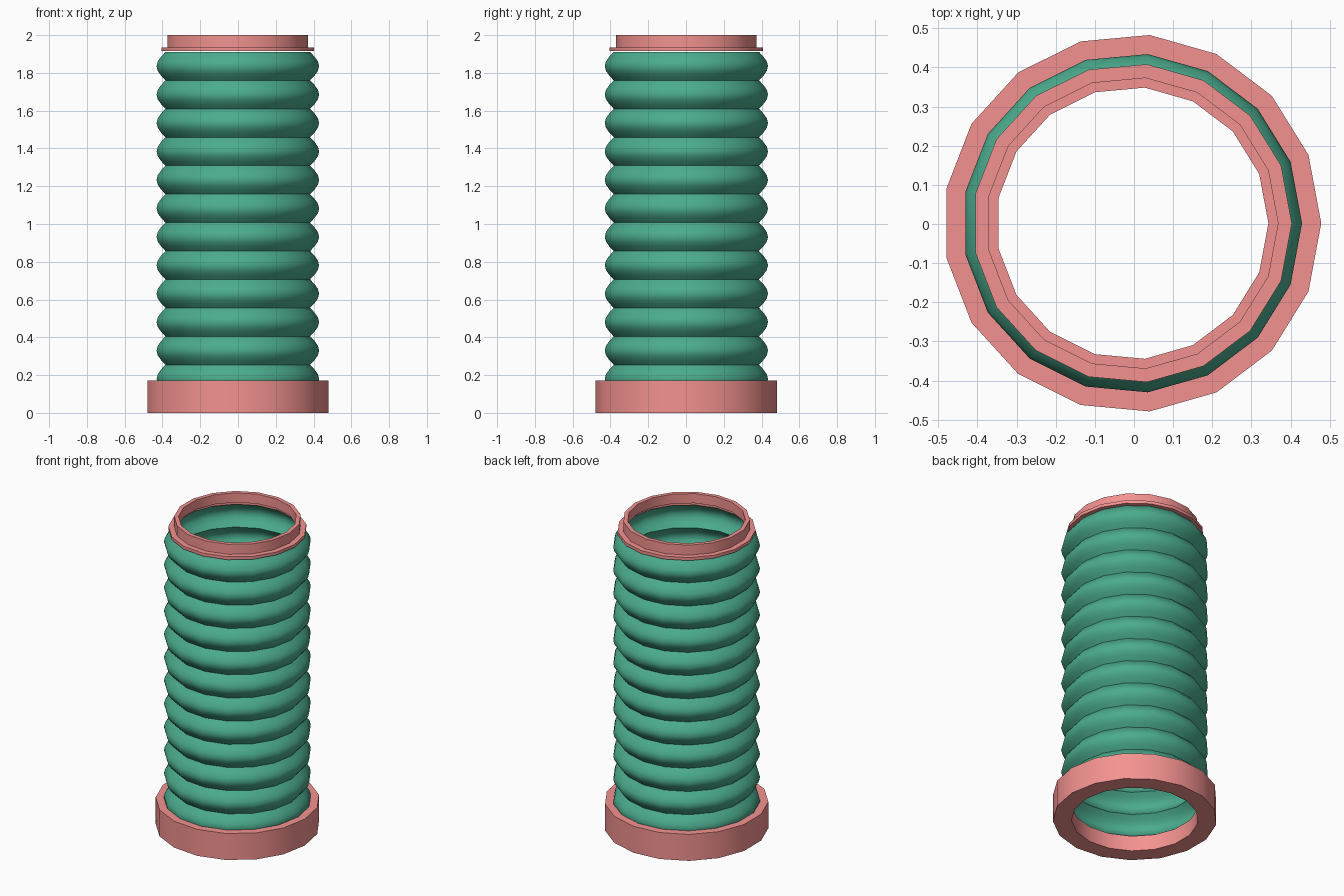
import bpy, bmesh, math

if "Cube" in bpy.data.objects:
    bpy.data.objects.remove(bpy.data.objects["Cube"])

SIDES = 17
CX, CY = -0.0045, 0.002   # seventeen-sided outline, shifted so its bounds are centred


def material(name, rgb):
    m = bpy.data.materials.new(name)
    m.diffuse_color = (*rgb, 1)
    m.use_nodes = True
    m.node_tree.nodes["Principled BSDF"].inputs["Base Color"].default_value = m.diffuse_color
    return m


def lathe(name, profile, mat, closed, sharp_angle=40):
    """Spin an (r, z) profile around the vertical axis."""
    bm = bmesh.new()
    rings = []
    for r, z in profile:
        rings.append([bm.verts.new((CX + r * math.cos(2 * math.pi * i / SIDES),
                                    CY + r * math.sin(2 * math.pi * i / SIDES), z))
                      for i in range(SIDES)])
    count = len(rings) if closed else len(rings) - 1
    for k in range(count):
        a, b = rings[k], rings[(k + 1) % len(rings)]
        for i in range(SIDES):
            j = (i + 1) % SIDES
            bm.faces.new((a[i], a[j], b[j], b[i]))
    if closed:
        bmesh.ops.recalc_face_normals(bm, faces=bm.faces)
    me = bpy.data.meshes.new(name)
    bm.to_mesh(me)
    bm.free()
    ob = bpy.data.objects.new(name, me)
    bpy.context.collection.objects.link(ob)
    me.materials.append(mat)
    bpy.ops.object.select_all(action='DESELECT')
    ob.select_set(True)
    bpy.context.view_layer.objects.active = ob
    bpy.ops.object.shade_smooth_by_angle(angle=math.radians(sharp_angle))
    return ob


pink = material("pink", (0.90, 0.29, 0.28))
green = material("green", (0.07, 0.41, 0.27))

# base collar with an inner step that holds the hose
lathe("base_collar", [(0.483, 0), (0.483, 0.172), (0.434, 0.172), (0.434, 0.10),
                      (0.373, 0.10), (0.373, 0)], pink, True)

# corrugated hose: twelve rounded folds with sharp valleys
FOLDS, STEPS = 12, 6
Z0, Z1 = 0.104, 1.911
hose = []
for k in range(FOLDS * STEPS + 1):
    t = (k % STEPS) / STEPS
    hose.append((0.386 + 0.048 * math.sin(math.pi * t),
                 Z0 + (Z1 - Z0) * k / (FOLDS * STEPS)))
lathe("corrugated_hose", hose, green, False)

# top connector ring with a thin flange
lathe("top_ring", [(0.408, 1.915), (0.408, 1.935), (0.374, 1.935), (0.374, 2.0),
                   (0.348, 2.0), (0.348, 1.938), (0.37, 1.935), (0.37, 1.915)], pink, True)
